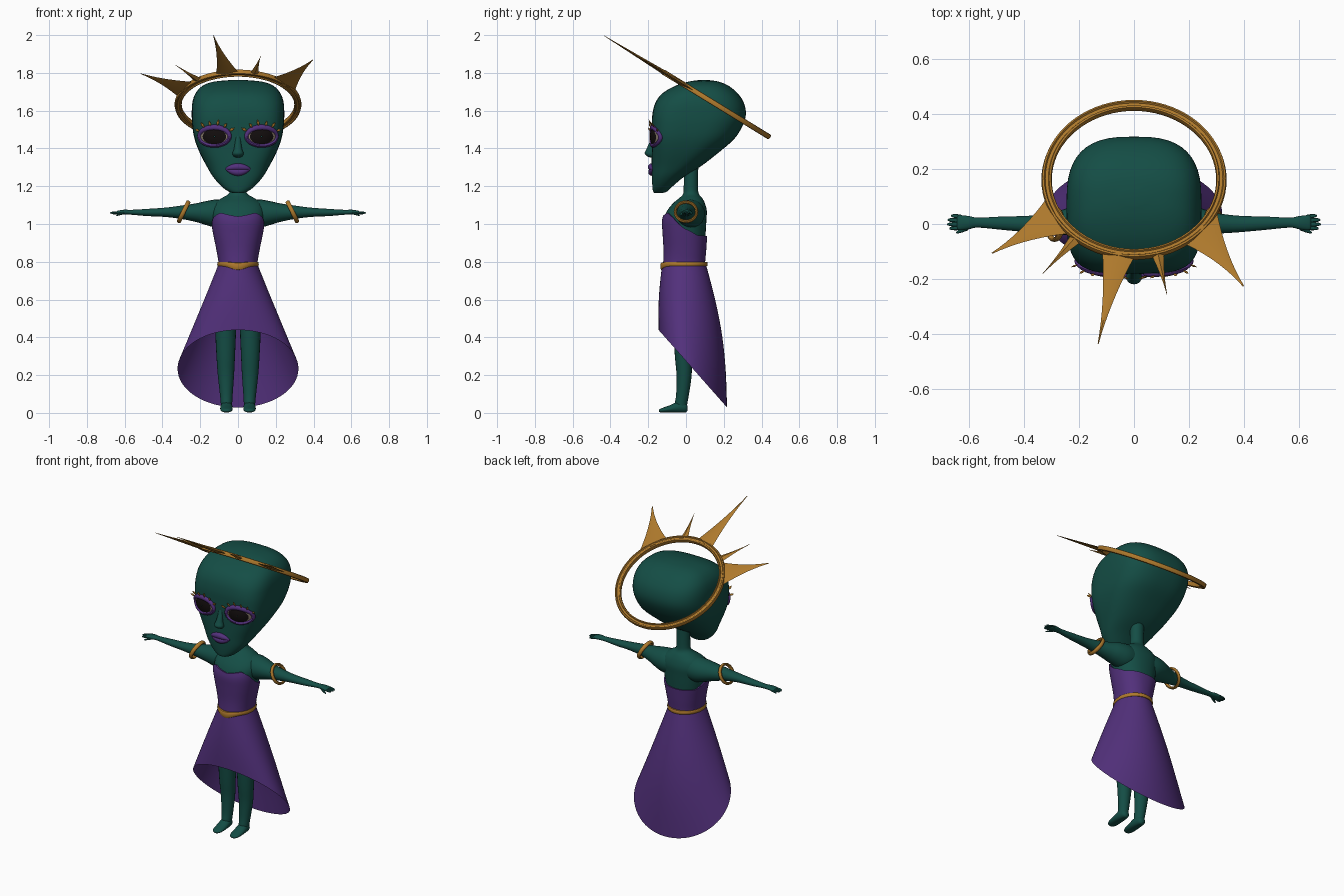
import bpy, bmesh
from math import sin, cos, pi, radians, copysign
from mathutils import Vector

if "Cube" in bpy.data.objects:
    bpy.data.objects.remove(bpy.data.objects["Cube"])


def material(name, rgb):
    m = bpy.data.materials.new(name)
    m.diffuse_color = (*rgb, 1)
    m.use_nodes = True
    m.node_tree.nodes["Principled BSDF"].inputs["Base Color"].default_value = m.diffuse_color
    return m


SKIN = material("teal_skin", (0.007, 0.075, 0.06))
PURPLE = material("purple", (0.085, 0.03, 0.2))
GOLD = material("gold", (0.42, 0.19, 0.025))
BLACK = material("eye_black", (0.006, 0.004, 0.004))
PALE = material("eye_pale", (0.25, 0.2, 0.15))


def loft(name, rings, mat, caps=True, loop=False, closed=True):
    """Skin a list of equal-length point rings."""
    bm = bmesh.new()
    vs = [[bm.verts.new(p) for p in r] for r in rings]
    n, m = len(rings[0]), len(rings)
    for i in range(m if loop else m - 1):
        a, b = vs[i], vs[(i + 1) % m]
        for j in range(n if closed else n - 1):
            k = (j + 1) % n
            bm.faces.new((a[j], a[k], b[k], b[j]))
    if caps and not loop:
        bm.faces.new(vs[0])
        bm.faces.new(vs[-1])
    bmesh.ops.recalc_face_normals(bm, faces=bm.faces)
    me = bpy.data.meshes.new(name)
    bm.to_mesh(me)
    bm.free()
    me.polygons.foreach_set("use_smooth", [True] * len(me.polygons))
    me.set_sharp_from_angle(angle=radians(40))
    me.materials.append(mat)
    ob = bpy.data.objects.new(name, me)
    bpy.context.collection.objects.link(ob)
    return ob


def dense(rows, k=4):
    """Catmull-Rom refinement of a section table."""
    out = []
    for i in range(len(rows) - 1):
        p0, p1, p2 = rows[max(i - 1, 0)], rows[i], rows[i + 1]
        p3 = rows[min(i + 2, len(rows) - 1)]
        for s in range(k):
            t = s / k
            out.append([b + .5 * t * (c - a + t * (2 * a - 5 * b + 4 * c - d + t * (3 * (b - c) + d - a)))
                        for a, b, c, d in zip(p0, p1, p2, p3)])
    return out + [list(rows[-1])]


def lookup(rows, x):
    """Linear interpolation of a table by its first column."""
    for a, b in zip(rows, rows[1:]):
        if a[0] <= x <= b[0]:
            t = (x - a[0]) / (b[0] - a[0] or 1)
            return [p + (q - p) * t for p, q in zip(a, b)]
    return rows[0] if x < rows[0][0] else rows[-1]


def angles(n):
    return [2 * pi * i / n for i in range(n)]


def spow(v, e):
    return copysign(abs(v) ** e, v)


def body_point(row, a, grow=0):
    """Point on a horizontal section (z, half width, front, back, front power, back power)."""
    z, w, f, b, nf, nb = row
    n = nf if cos(a) > 0 else nb
    return Vector(((w + grow) * spow(sin(a), 2 / n),
                   (f + b) / 2 - ((b - f) / 2 + grow) * spow(cos(a), 2 / n), z))


# head
HEAD = dense([
    (1.163, .02, -.165, -.13, 2, 2), (1.172, .05, -.174, -.10, 2.1, 2), (1.2, .088, -.178, -.07, 2.3, 2.1),
    (1.25, .132, -.181, -.01, 2.5, 2.2), (1.31, .168, -.182, .085, 2.8, 2.3), (1.38, .204, -.181, .175, 3.4, 2.5),
    (1.45, .23, -.18, .255, 4, 2.6), (1.52, .242, -.18, .3, 4, 2.7), (1.58, .245, -.178, .317, 3.8, 2.8),
    (1.64, .242, -.163, .307, 3.4, 2.8), (1.69, .226, -.127, .275, 3, 2.8), (1.73, .19, -.06, .228, 2.8, 2.7),
    (1.753, .13, .01, .175, 2.5, 2.5), (1.762, .04, .07, .12, 2, 2)])
loft("head", [[body_point(r, a) for a in angles(48)] for r in HEAD], SKIN)


def face(x, z, off=0):
    _, w, f, b, n, _ = lookup(HEAD, z)
    k = max(0, 1 - min(1, abs(x) / w) ** n) ** (1 / n)
    return Vector((x, (f + b) / 2 - (b - f) / 2 * k - off, z))


# nose
NOSE = dense([(1.5, .012, -.17, .004), (1.45, .014, -.186, .01), (1.4, .021, -.208, .02),
              (1.375, .029, -.219, .03), (1.36, .024, -.208, .02), (1.352, .012, -.19, .01)])
loft("nose", [[(w * sin(a), (y - .165) / 2 - (-.165 - y) / 2 * cos(a), z) for a in angles(16)]
              for z, w, y, _ in NOSE], SKIN)

# lips
for name, zc, h, d in (("upper_lip", 1.302, .019, .02), ("lower_lip", 1.275, .02, .018)):
    rings = []
    for i in range(17):
        u = -1 + i / 8
        k = max(.04, 1 - u * u) ** .6
        z0 = zc + (1.292 - zc) * u * u
        base = face(.066 * u, z0)
        rings.append([base + Vector((0, -d * k * cos(a), h * k * sin(a))) for a in angles(12)])
    loft(name, rings, PURPLE)

# eyes, lids and lashes
for s, side in ((-1, "right"), (1, "left")):
    cx, cz = .125 * s, 1.463

    def disc(rx, rz, off):
        return [[face(cx + rx * r * cos(a), cz + rz * r * sin(a), off + .008 * (1 - r * r)) for a in angles(32)]
                for r in (.05, .3, .55, .8, 1)]
    loft(side + "_eyeball", [disc(.076, .044, .003)[i] for i in range(5)], PALE, caps=False)
    loft(side + "_iris", disc(.062, .041, .006), BLACK, caps=False)
    lid = []
    for a in angles(40):
        p = face(cx + .08 * cos(a), cz + .048 * sin(a))
        o = Vector((cos(a), 0, sin(a)))
        w = .011 + .004 * max(0, sin(a))
        lid.append([p + o * w * cos(b) + Vector((0, -.013 * sin(b), 0)) for b in angles(10)])
    loft(side + "_eyelid", lid, PURPLE, loop=True)
    for i, deg in enumerate((28, 54, 76, 100, 124, 150)):
        a = radians(deg)
        o = Vector((s * cos(a), 0, sin(a)))
        t = Vector((-o.z, 0, o.x))
        p = face(cx + .09 * o.x, cz + .058 * o.z, .008)
        ln = .034 if i % 2 else .026
        tilt = Vector((0, -.35, 0))
        rings = [[p + (o + tilt) * ln * f + t * w * cos(b) + Vector((0, w * .5 * sin(b), 0)) for b in angles(6)]
                 for f, w in ((0, .001), (.25, .005), (.5, .0075), (.75, .005), (1, .0008))]
        loft(f"{side}_lash_{i}", rings, GOLD)

# torso and neck
TORSO = dense([
    (.74, .1, -.115, .095, 2.2, 2.2), (.79, .094, -.112, .092, 2.2, 2.2), (.86, .105, -.11, .098, 2.2, 2.2),
    (.95, .123, -.115, .104, 2.3, 2.3), (1.02, .136, -.118, .108, 2.3, 2.3), (1.07, .142, -.1, .11, 2.3, 2.3),
    (1.11, .125, -.068, .1, 2.2, 2.2), (1.138, .085, -.035, .085, 2, 2), (1.16, .05, -.015, .068, 2, 2),
    (1.2, .041, -.012, .064, 2, 2), (1.36, .043, -.01, .066, 2, 2)])
loft("torso_and_neck", [[body_point(r, a) for a in angles(32)] for r in TORSO], SKIN)

# bodice with curved neckline
NECKLINE = [(0, 1.04), (18, 1.05), (35, 1.06), (60, 1.035), (90, .975), (120, .94), (180, .935)]


def bodice_ring(t):
    pts = []
    for i in range(64):
        d = 360 * i / 64
        top = lookup(NECKLINE, min(d, 360 - d))[1]
        pts.append(body_point(lookup(TORSO, .76 + (top - .76) * t), radians(d), .009))
    return pts


loft("bodice", [bodice_ring(i / 14) for i in range(15)] + [
    [p + Vector((-p.x * .1, -p.y * .1, -.002)) for p in bodice_ring(1)]], PURPLE, caps=False)

# skirt, short in front and long behind
skirt = []
for i in range(17):
    t = i / 16
    ring = []
    for a in angles(64):
        top = Vector((.104 * sin(a), -.01 - .116 * cos(a), .785))
        hem = Vector((.32 * sin(a), .036 - .181 * cos(a), .234 + .205 * cos(a)))
        p = top.lerp(hem, t)
        p.y -= .03 * sin(pi * t) * min(0, cos(a))
        p.y += .008 * sin(pi * t) * min(0, -cos(a))
        ring.append(p)
    skirt.append(ring)
loft("skirt", skirt, PURPLE, caps=False)

# belt dipping at the front
belt = []
for a in angles(64):
    k = max(0, cos(a)) ** 8
    c = Vector((.1 * sin(a), -.01 - .115 * cos(a), .788 - .012 * k))
    o = Vector((sin(a), -cos(a), 0))
    belt.append([c + o * .01 * spow(cos(b), .6) + Vector((0, 0, (.012 + .008 * k) * spow(sin(b), .6)))
                 for b in angles(12)])
loft("belt", belt, GOLD, loop=True)

# arms, hands and armbands; legs and feet
ARM = dense([(.04, .025, 1.055, .07, .07), (.11, .025, 1.055, .075, .075), (.17, .02, 1.058, .068, .063),
             (.22, .012, 1.06, .055, .05), (.29, .003, 1.062, .039, .037), (.38, 0, 1.062, .03, .025),
             (.48, .003, 1.061, .024, .019), (.565, .005, 1.062, .018, .013), (.6, .005, 1.063, .024, .013),
             (.635, .005, 1.061, .027, .01), (.642, .005, 1.06, .02, .006)])
LEG = dense([(.75, .05, -.01, .045, .075), (.6, .06, -.01, .056, .068), (.44, .065, -.012, .055, .056),
             (.3, .065, -.014, .049, .045), (.2, .064, -.01, .043, .04), (.1, .062, -.018, .034, .034),
             (.05, .061, -.026, .03, .033), (.02, .061, -.026, .027, .03)])
FOOT = dense([(.008, .024, .012, .012), (-.004, .028, .025, .024), (-.04, .03, .032, .028), (-.085, .021, .033, .018),
              (-.12, .015, .03, .012), (-.138, .012, .02, .008), (-.143, .011, .008, .004)])
FINGERS = [((.628, .027, 1.06), (.664, .03, 1.054), .0075), ((.632, .013, 1.061), (.676, .015, 1.058), .008),
           ((.632, -.001, 1.061), (.678, -.001, 1.059), .008), ((.628, -.014, 1.06), (.67, -.016, 1.056), .008),
           ((.6, -.014, 1.06), (.645, -.031, 1.046), .008)]
for s, side in ((-1, "right"), (1, "left")):
    loft(side + "_arm", [[(s * x, y + ry * cos(a), z + rz * sin(a)) for a in angles(20)]
                         for x, y, z, ry, rz in ARM], SKIN)
    for i, (p, q, r) in enumerate(FINGERS):
        p, q = Vector(p), Vector(q)
        rings = []
        for t, k in ((0, 1), (.5, 1), (.8, .8), (.95, .5), (1, .15)):
            c = p.lerp(q, t)
            rings.append([(s * c.x, c.y + r * k * cos(a), c.z + r * k * .8 * sin(a)) for a in angles(8)])
        loft(f"{side}_finger_{i}", rings, SKIN)
    band = []
    up, out = Vector((-s * .44, 0, .9)), Vector((s * .9, 0, .44))
    for a in angles(40):
        o = up * cos(a) + Vector((0, sin(a), 0))
        c = Vector((s * .288, 0, 1.065)) + o * .057
        band.append([c + o * .008 * cos(b) + out * .012 * sin(b) for b in angles(10)])
    loft(side + "_armband", band, GOLD, loop=True)
    loft(side + "_leg", [[(s * x + rx * cos(a), y + ry * sin(a), z) for a in angles(20)]
                         for z, x, y, rx, ry in LEG], SKIN)
    loft(side + "_foot", [[(s * .061 + rx * cos(a), y, max(0.003, z + rz * 1.1 * sin(a))) for a in angles(20)]
                          for y, z, rx, rz in FOOT], SKIN)

# tilted halo ring with raised rims
TILT = radians(31.5)
CENTRE, V, N = Vector((0, .16, 1.633)), Vector((0, cos(TILT), -sin(TILT))), Vector((0, sin(TILT), cos(TILT)))


def halo(u, v, h=0):
    return CENTRE + Vector((u, 0, 0)) + V * v + N * h


upper = [(.336, 0), (.333, .012), (.326, .014), (.322, .008), (.311, .008), (.308, .014), (.301, .012), (.298, 0)]
profile = upper + [(r, -h) for r, h in upper[-2:0:-1]]
loft("halo_ring", [[halo(r * cos(a), r * sin(a), h) for r, h in profile] for a in angles(72)], GOLD, loop=True)

# halo spikes: two base corners and a tip in the halo plane
SPIKES = [(-.318, -.08, -.235, -.228, -.515, -.312), (-.228, -.232, -.19, -.262, -.332, -.4),
          (-.115, -.3, .004, -.322, -.13, -.697), (.062, -.316, .108, -.304, .12, -.49),
          (.18, -.27, .3, -.13, .397, -.452)]
for i, (ax, ay, bx, by, tx, ty) in enumerate(SPIKES):
    a, b, tip = Vector((ax, ay)), Vector((bx, by)), Vector((tx, ty))
    rings = []
    for j in range(10):
        t = j / 9
        c = ((a + b) / 2).lerp(tip, t)
        w = (b - a) / 2 * (.03 + .97 * (1 - t) ** 1.9 * .75 + .2425 * (1 - t))
        h = .011 * (1 - t) + .001
        rings.append([halo(*(c + w), 0), halo(*c, h), halo(*(c - w), 0), halo(*c, -h)])
    loft(f"halo_spike_{i}", rings, GOLD)
